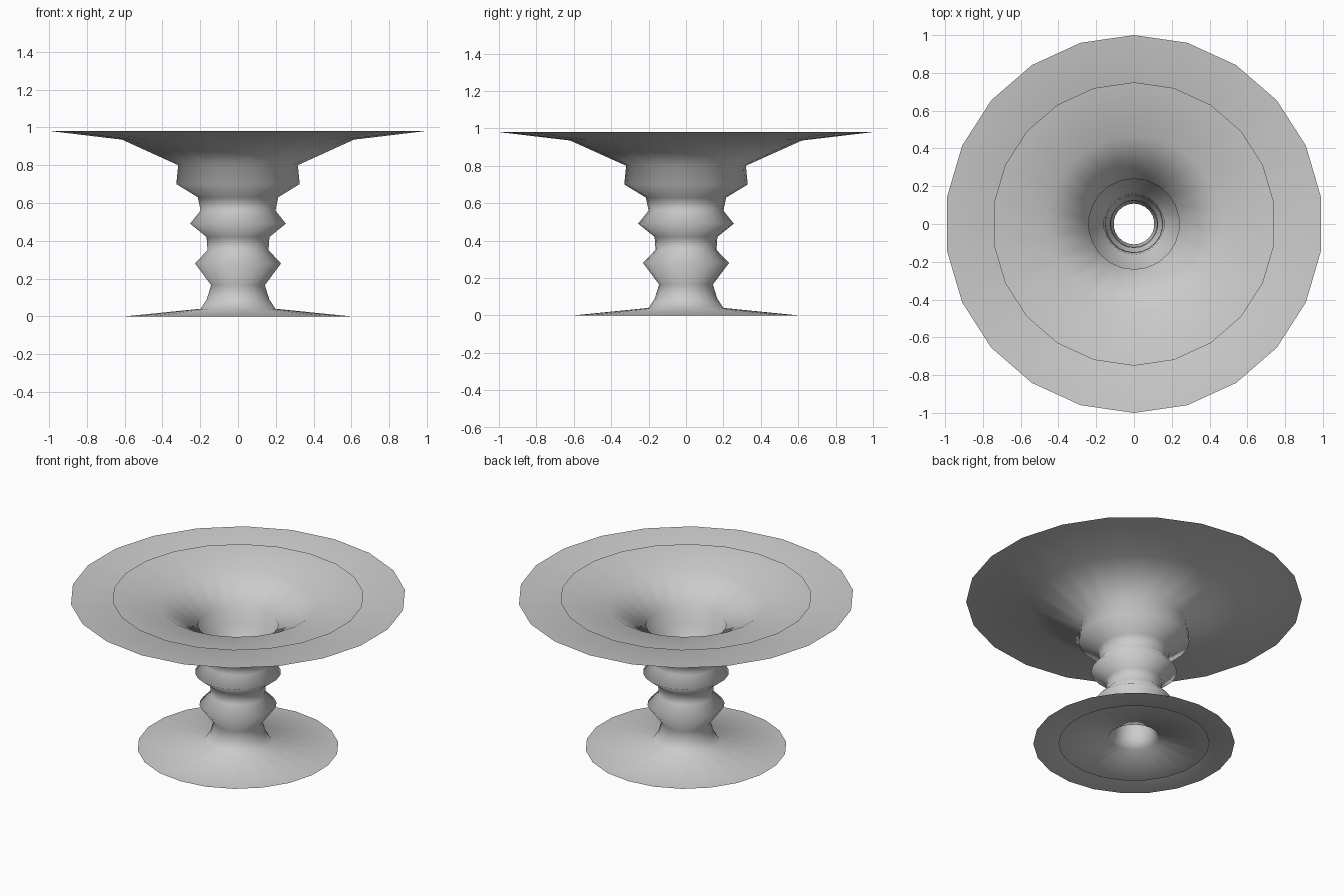
import bpy
import bmesh
from math import sin, cos, tau

cube = bpy.data.objects.get("Cube")
if cube:
    bpy.data.objects.remove(cube, do_unlink=True)

SIDES = 22

# Turned profile, as (radius, height) from foot to rim
PROFILE = [(0.6, 0), (0.2, 0.04), (0.167, 0.09), (0.144, 0.165),
           (0.23, 0.28), (0.163, 0.35), (0.168, 0.42), (0.256, 0.49),
           (0.2, 0.56), (0.215, 0.63), (0.33, 0.7), (0.32, 0.8),
           (0.62, 0.935), (1, 0.98)]

# Plain grey finish
grey = bpy.data.materials.new("light_grey")
grey.use_nodes = True
colour = (0.6, 0.6, 0.6, 1)
grey.diffuse_color = colour
grey.node_tree.nodes["Principled BSDF"].inputs["Base Color"].default_value = colour


def lathe(name, scale, inward=False):
    """Revolve the profile into an open, smooth shell."""
    bm = bmesh.new()
    rings = []
    for r, z in PROFILE:
        rings.append([bm.verts.new((scale * r * sin(tau * i / SIDES),
                                    scale * r * cos(tau * i / SIDES), z))
                      for i in range(SIDES)])
    for low, high in zip(rings, rings[1:]):
        for i in range(SIDES):
            j = (i + 1) % SIDES
            quad = [low[j], low[i], high[i], high[j]]
            face = bm.faces.new(quad[::-1] if inward else quad)
            face.smooth = True
    mesh = bpy.data.meshes.new(name)
    bm.to_mesh(mesh)
    bm.free()
    mesh.materials.append(grey)
    obj = bpy.data.objects.new(name, mesh)
    bpy.context.collection.objects.link(obj)
    return obj


# Outer body and the narrower lining of its hollow core
lathe("outer_body", 1)
lathe("inner_lining", 0.75, inward=True)
